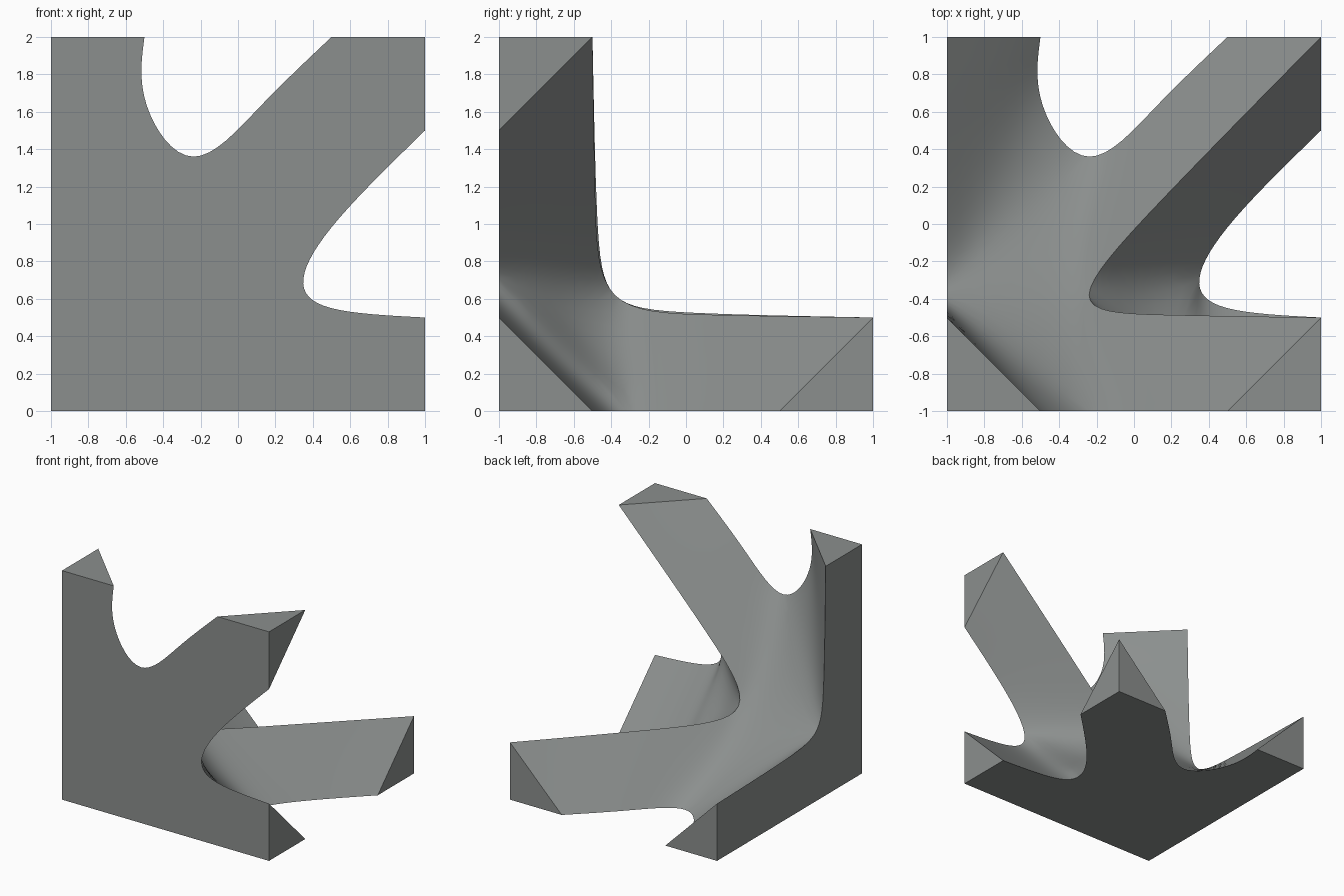
import bpy, bmesh, math
from mathutils import Vector

if "Cube" in bpy.data.objects:
    bpy.data.objects.remove(bpy.data.objects["Cube"])

# Node of a strut lattice, built with its corner at the origin (size 2), shifted to centre at the end


def fit(points):
    """Control points whose smooth curve passes through the given five points."""
    lim = [Vector(p) for p in points]
    c = [p.copy() for p in lim]
    for _ in range(80):
        for i in (1, 2, 3):
            c[i] = (6 * lim[i] - c[i - 1] - c[i + 1]) / 4
    return c


def swap(curve):
    """Mirror across the plane y = z."""
    return [Vector((p.x, p.z, p.y)) for p in curve]


# edge curves between the struts
notch = fit([(.5, 0, 2), (.51, 0, 1.64), (.76, 0, 1.36), (1.12, 0, 1.63), (1.5, 0, 2)])
slot = fit([(2, 0, 1.5), (1.54, 0, 1.03), (1.35, 0, .71), (1.5, 0, .55), (2, 0, .5)])
inner = fit([(0, .5, 2), (0, .525, 1.05), (0, .62, .62), (0, 1.05, .525), (0, 2, .5)])
ridge = fit([(2, .5, 2), (1.15, .515, 1.13), (.76, .62, .62), (1.15, 1.13, .515), (2, 2, .5)])
notch_b, slot_b = swap(notch), swap(slot)

bm = bmesh.new()
crease = bm.edges.layers.float.new("crease_edge")
cache = {}


def vert(p):
    key = tuple(round(x, 4) for x in p)
    if key not in cache:
        cache[key] = bm.verts.new(p)
    return cache[key]


def leg(a, b):
    """Strip of two faces along one strut side."""
    for i in (0, 1):
        bm.faces.new([vert(a[i]), vert(a[i + 1]), vert(b[i + 1]), vert(b[i])])


def low(c):
    return [c[2], c[1], c[0]]


def high(c):
    return c[2:]


# outer skin: four legs around a quad; underside skin: three legs around a triangle
for a, b in ((high(notch), low(ridge)), (low(notch), low(inner)),
             (low(notch_b), high(inner)), (high(notch_b), high(ridge)),
             (low(slot), low(ridge)), (high(slot), high(slot_b)), (low(slot_b), high(ridge))):
    leg(a, b)
bm.faces.new([vert(c[2]) for c in (notch, ridge, notch_b, inner)])
bm.faces.new([vert(c[2]) for c in (slot, slot_b, ridge)])
for i in range(4):
    e = bm.edges.get((vert(ridge[i]), vert(ridge[i + 1])))
    e[crease] = 1.0
bmesh.ops.recalc_face_normals(bm, faces=bm.faces)

mesh = bpy.data.meshes.new("lattice_node")
bm.to_mesh(mesh)
bm.free()
obj = bpy.data.objects.new("lattice_node", mesh)
bpy.context.collection.objects.link(obj)
sub = obj.modifiers.new("smooth", 'SUBSURF')
sub.levels = sub.render_levels = 3
sub.boundary_smooth = 'PRESERVE_CORNERS'
dg = bpy.context.evaluated_depsgraph_get()
dg.update()
skin = bpy.data.meshes.new_from_object(obj.evaluated_get(dg))
obj.modifiers.clear()

bm = bmesh.new()
bm.from_mesh(skin)

# straight edges along the three axes and at the strut ends
corners = {0: (0, 0, 0), 1: (0, 0, 2), 2: (0, 2, 0), 3: (2, 0, 0), 4: (2, 0, 2), 5: (2, 2, 0)}
ends = {1: [(.5, 0, 2), (0, .5, 2)], 2: [(.5, 2, 0), (0, 2, .5)], 3: [(2, .5, 0), (2, 0, .5)],
        4: [(1.5, 0, 2), (2, 0, 1.5), (2, .5, 2)], 5: [(1.5, 2, 0), (2, 1.5, 0), (2, 2, .5)]}
skin_verts = list(bm.verts)
cv = {k: bm.verts.new(p) for k, p in corners.items()}
for k in (1, 2, 3):
    bm.edges.new((cv[0], cv[k]))
for k, pts in ends.items():
    for p in pts:
        near = min(skin_verts, key=lambda v: (v.co - Vector(p)).length)
        near.co = p
        bm.edges.new((cv[k], near))

# flat caps on the cut planes
groups = []
for axis in range(3):
    for level in (0, 2):
        es = [e for e in bm.edges if len(e.link_faces) < 2
              and all(abs(v.co[axis] - level) < 1e-3 for v in e.verts)]
        normal = Vector((0, 0, 0))
        normal[axis] = 1 if level else -1
        groups.append((es, normal))
for es, normal in groups:
    if es:
        bmesh.ops.triangle_fill(bm, edges=es, use_beauty=True, normal=normal)

bmesh.ops.recalc_face_normals(bm, faces=bm.faces)
for f in bm.faces:
    f.smooth = True
    f.material_index = 0
for e in bm.edges:
    e.smooth = len(e.link_faces) == 2 and e.calc_face_angle(0) < math.radians(30)
bmesh.ops.translate(bm, verts=bm.verts, vec=(-1, -1, 0))
bm.to_mesh(mesh)
bm.free()
bpy.data.meshes.remove(skin)

mat = bpy.data.materials.new("grey")
mat.diffuse_color = (.26, .275, .27, 1)
mat.use_nodes = True
mat.node_tree.nodes["Principled BSDF"].inputs["Base Color"].default_value = mat.diffuse_color
mesh.materials.clear()
mesh.materials.append(mat)
